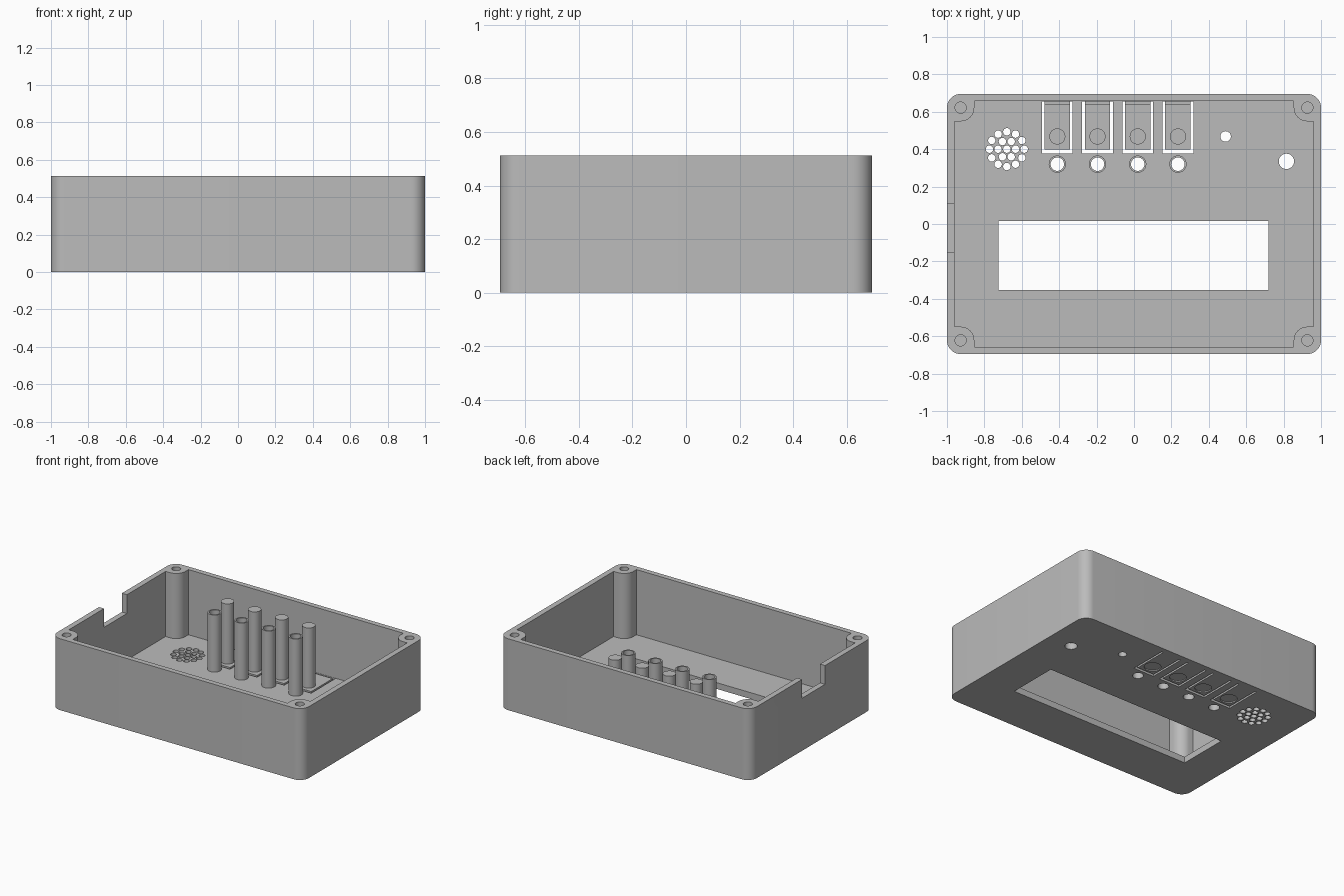
import bpy, bmesh
from math import sin, cos, pi, radians

old = bpy.data.objects.get("Cube")
if old:
    bpy.data.objects.remove(old, do_unlink=True)

HX, HY, H = 1.0, 0.695, 0.513      # outer half sizes and height
IX, IY, FLOOR = 0.96, 0.657, 0.045  # inner half sizes and floor level
CX, CY, R = 0.927, 0.622, 0.073     # corner screw centres and radius
CORNERS = [(1, 1), (-1, 1), (-1, -1), (1, -1)]
BUTTONS = [-0.41 + 0.215 * i for i in range(4)]

grey = bpy.data.materials.new("plain grey plastic")
grey.use_nodes = True
grey.diffuse_color = (0.5, 0.5, 0.5, 1)
grey.node_tree.nodes["Principled BSDF"].inputs["Base Color"].default_value = (0.5, 0.5, 0.5, 1)


def arc(cx, cy, r, a0, a1, n):
    return [(cx + r * cos(radians(a0 + (a1 - a0) * i / n)),
             cy + r * sin(radians(a0 + (a1 - a0) * i / n))) for i in range(n + 1)]


def circle(x, y, r, n=32):
    return arc(x, y, r, 0, 360, n)[:-1]


def rect(x0, x1, y0, y1):
    return [(x0, y0), (x1, y0), (x1, y1), (x0, y1)]


def solid(name, prisms):
    """One object from a list of (outline, bottom, top) prisms."""
    bm = bmesh.new()
    for pts, z0, z1 in prisms:
        face = bm.faces.new([bm.verts.new((x, y, z0)) for x, y in pts])
        res = bmesh.ops.extrude_face_region(bm, geom=[face])
        top = [v for v in res["geom"] if isinstance(v, bmesh.types.BMVert)]
        bmesh.ops.translate(bm, verts=top, vec=(0, 0, z1 - z0))
    bmesh.ops.recalc_face_normals(bm, faces=bm.faces)
    mesh = bpy.data.meshes.new(name)
    bm.to_mesh(mesh)
    bm.free()
    mesh.materials.append(grey)
    ob = bpy.data.objects.new(name, mesh)
    bpy.context.collection.objects.link(ob)
    return ob


def select(ob):
    bpy.ops.object.select_all(action='DESELECT')
    ob.select_set(True)
    bpy.context.view_layer.objects.active = ob


def cut(ob, prisms):
    cutter = solid("cutter", prisms)
    cutter.hide_render = True
    mod = ob.modifiers.new("cut", 'BOOLEAN')
    mod.operation, mod.solver, mod.object = 'DIFFERENCE', 'EXACT', cutter
    select(ob)
    bpy.ops.object.modifier_apply(modifier=mod.name)
    bpy.data.objects.remove(cutter, do_unlink=True)


def smooth(ob):
    select(ob)
    bpy.ops.object.shade_smooth_by_angle(angle=radians(30))


# Case block with rounded upright corners
outer, cavity = [], []
for i, (sx, sy) in enumerate(CORNERS):
    outer += arc(sx * (HX - R), sy * (HY - R), R, 90 * i, 90 * i + 90, 10)
    # Cavity outline steps inward around each screw boss
    boss = [(IX, CY - R)] + arc(CX, CY, R, 270, 180, 12) + [(CX - R, IY)]
    boss = [(sx * x, sy * y) for x, y in boss]
    cavity += boss if sx * sy > 0 else boss[::-1]
case = solid("case", [(outer, 0, H)])
cut(case, [(cavity, FLOOR, 1)])

# Cable notch and screw holes
cut(case, [(rect(-1.1, -0.9, -0.15, 0.11), H - 0.135, 1)])
cut(case, [(circle(sx * CX, sy * CY, 0.03, 24), 0.12, 1) for sx, sy in CORNERS])

# Display window, speaker grille, light and round holes
LOW, HIGH = -0.1, 0.1
holes = [rect(-0.725, 0.72, -0.352, 0.017),
         circle(0.49, 0.468, 0.028), circle(0.815, 0.335, 0.041),
         circle(-0.68, 0.40, 0.02, 16)]
for count, radius in ((6, 0.047), (12, 0.093)):
    for k in range(count):
        a = 2 * pi * k / count
        holes.append(circle(-0.68 + radius * cos(a), 0.40 + radius * sin(a), 0.02, 16))
holes += [circle(x, 0.32, 0.036) for x in BUTTONS]

# U-shaped slots that free each button tongue
TOP = IY - 0.002
for x in BUTTONS:
    holes.append([(x - 0.082, TOP), (x - 0.082, 0.378), (x + 0.082, 0.378), (x + 0.082, TOP),
                  (x + 0.068, TOP), (x + 0.068, 0.398), (x - 0.068, 0.398), (x - 0.068, TOP)])
cut(case, [(h, LOW, HIGH) for h in holes])

# Thin hinges and shallow finger dishes on the tongues
cut(case, [(rect(x - 0.075, x + 0.075, 0.642, TOP), 0.02, HIGH) for x in BUTTONS])
cut(case, [(circle(x, 0.468, 0.055), LOW, 0.008) for x in BUTTONS])
smooth(case)

# Button plungers and hollow light guides
for i, x in enumerate(BUTTONS, 1):
    smooth(solid(f"button_post_{i}", [(circle(x, 0.468, 0.043), FLOOR - 0.005, 0.477)]))
    tube = solid(f"light_tube_{i}", [(circle(x, 0.32, 0.046), FLOOR, 0.455)])
    cut(tube, [(circle(x, 0.32, 0.036), LOW, 1)])
    smooth(tube)
